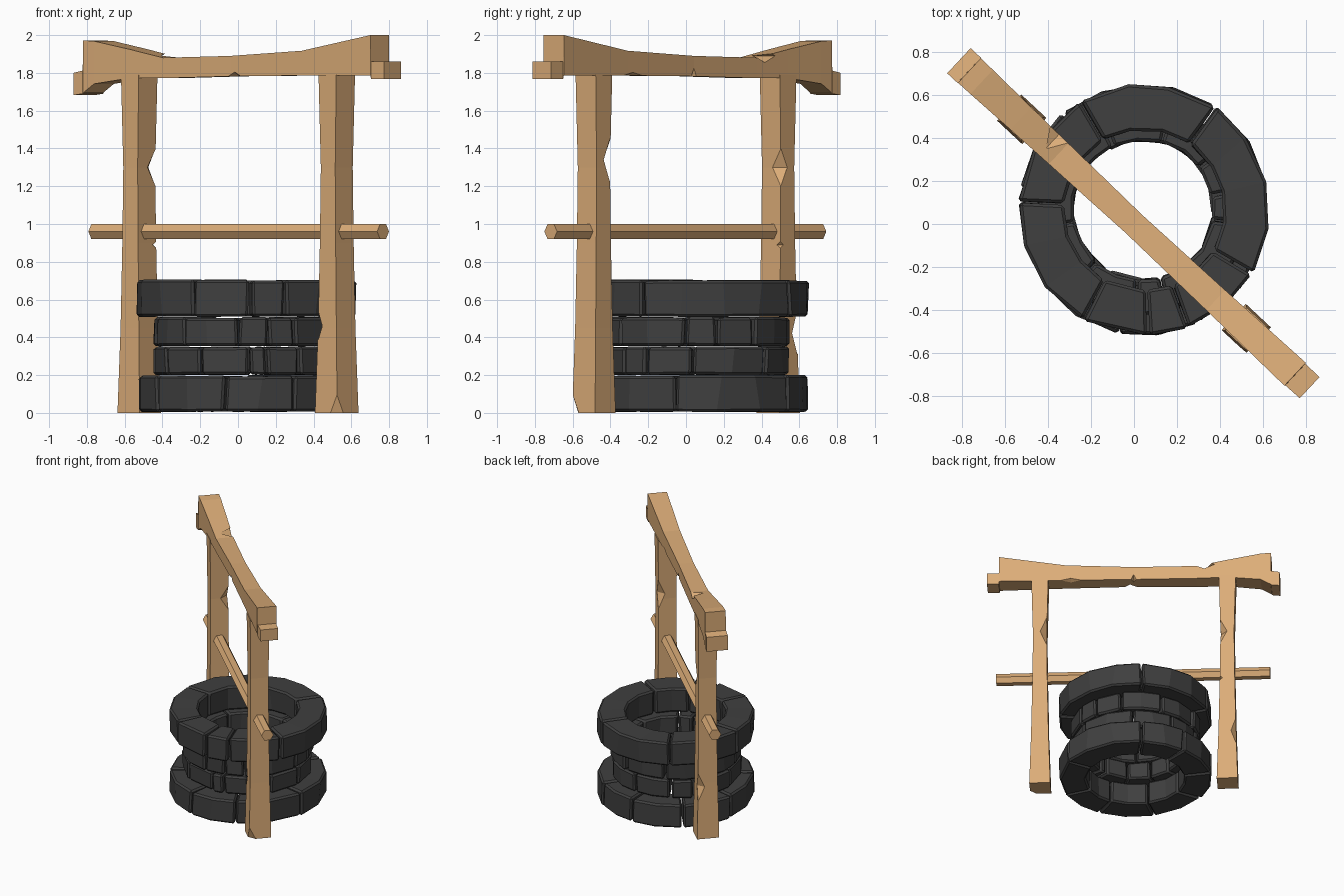
import bpy, bmesh, math, random
from mathutils import Matrix, Vector

if "Cube" in bpy.data.objects:
    bpy.data.objects.remove(bpy.data.objects["Cube"])

random.seed(4)
FRAME = Matrix.Rotation(math.radians(-43), 4, 'Z')   # timber frame stands on a diagonal


def material(name, color):
    m = bpy.data.materials.new(name)
    m.diffuse_color = color
    m.use_nodes = True
    m.node_tree.nodes["Principled BSDF"].inputs["Base Color"].default_value = m.diffuse_color
    return m


WOOD = material("wood", (0.72, 0.42, 0.19, 1))
STONE = material("stone", (0.05, 0.05, 0.05, 1))


def loft(name, rings, mat, matrix=Matrix()):
    """Skin a closed solid through a row of equal cross-sections."""
    bm = bmesh.new()
    rows = [[bm.verts.new(p) for p in r] for r in rings]
    n = len(rows[0])
    for a, b in zip(rows, rows[1:]):
        for i in range(n):
            bm.faces.new((a[i], a[(i + 1) % n], b[(i + 1) % n], b[i]))
    bm.faces.new(rows[0])
    bm.faces.new(rows[-1])
    bmesh.ops.recalc_face_normals(bm, faces=bm.faces)
    bm.transform(matrix)
    me = bpy.data.meshes.new(name)
    bm.to_mesh(me)
    bm.free()
    me.materials.append(mat)
    ob = bpy.data.objects.new(name, me)
    bpy.context.collection.objects.link(ob)
    return ob


def apply_modifiers(ob):
    bpy.context.view_layer.objects.active = ob
    for m in list(ob.modifiers):
        bpy.ops.object.modifier_apply(modifier=m.name)


def chip(ob, centre, size):
    """Knock a diamond-shaped nick out of a timber edge."""
    x, y, z = size
    bm = bmesh.new()
    belt = [bm.verts.new(p) for p in ((x, 0, 0), (0, y, 0), (-x, 0, 0), (0, -y, 0))]
    for tip in (bm.verts.new((0, 0, z)), bm.verts.new((0, 0, -z))):
        for i in range(4):
            bm.faces.new((belt[i], belt[(i + 1) % 4], tip))
    bmesh.ops.recalc_face_normals(bm, faces=bm.faces)
    bm.transform(FRAME @ Matrix.Translation(centre))
    me = bpy.data.meshes.new("chip_cutter")
    bm.to_mesh(me)
    bm.free()
    me.materials.append(WOOD)
    cutter = bpy.data.objects.new("chip_cutter", me)
    bpy.context.collection.objects.link(cutter)
    mod = ob.modifiers.new("chip", 'BOOLEAN')
    mod.operation, mod.solver, mod.object = 'DIFFERENCE', 'EXACT', cutter
    apply_modifiers(ob)
    bpy.data.objects.remove(cutter)


# Posts: (height, half width along frame, half width across frame)
sections = [(0, .08, .083), (.45, .066, .074), (.9, .057, .07), (1.3, .052, .068), (1.79, .064, .073)]
posts = {}
for side, u in (("left", -.715), ("right", .715)):
    rings = [[(u - a, -b, z), (u + a, -b, z), (u + a, b, z), (u - a, b, z)] for z, a, b in sections]
    posts[side] = loft(side + "_post", rings, WOOD, FRAME)
chip(posts["left"], (-.663, .068, 1.3), (.05, .06, .1))
chip(posts["left"], (-.783, .074, .42), (.04, .05, .12))
chip(posts["left"], (-.655, .07, .89), (.025, .03, .02))
chip(posts["right"], (.663, .068, 1.34), (.05, .05, .12))
chip(posts["right"], (.797, -.083, 0), (.05, .05, .11))
chip(posts["right"], (.649, -.074, .46), (.03, .04, .08))

# Top beam with a stepped tongue at each end: (along, half width, bottom, top)
stations = [(-1.115, .08, 1.682, 1.8), (-1.05, .08, 1.69, 1.812), (-1.048, .078, 1.695, 1.972),
            (-.97, .077, 1.742, 1.968), (-.72, .071, 1.772, 1.925), (-.48, .066, 1.772, 1.88),
            (0, .057, 1.782, 1.89), (.52, .064, 1.786, 1.917), (1.026, .073, 1.787, 2.0),
            (1.028, .069, 1.767, 1.86), (1.118, .067, 1.767, 1.86)]
beam = loft("top_beam", [[(u, -w, b), (u, w, b), (u, w, t), (u, -w, t)] for u, w, b, t in stations], WOOD, FRAME)
chip(beam, (.03, -.057, 1.78), (.05, .04, .025))
chip(beam, (0, .057, 1.78), (.02, .04, .045))
chip(beam, (.48, .063, 1.783), (.09, .04, .02))
chip(beam, (-.54, .067, 1.89), (.08, .09, .035))

# Hexagonal winding rod
hexagon = [(.046 * math.cos(k * math.pi / 3), .96 + .046 * math.sin(k * math.pi / 3)) for k in range(6)]
loft("winding_rod", [[(u, y, z) for y, z in hexagon] for u in (-1.04, 1.05)], WOOD, FRAME)

# Stone courses: (bottom, top, inner radius, outer radius, joint angles)
CENTRE = Vector((.043, .065, 0))
courses = [
    (.005, .2, .375, .58, (55, 90, 130, 170, 215, 259, 296, 348)),
    (.2, .352, .325, .487, (48, 85, 120, 140, 180, 210, 240, 272, 283, 306, 325, 356)),
    (.352, .508, .325, .49, (12, 37, 75, 115, 150, 190, 228, 265, 284, 302, 352)),
    (.508, .707, .375, .583, (55, 120, 176, 241, 272, 291, 330)),
]


def jit(s):
    return random.uniform(-s, s)


def stone(name, z0, z1, r0, r1, a0, a1):
    gap = .35 / r1
    a0, a1 = a0 + gap, a1 - gap
    steps = max(1, round((a1 - a0) / 22))
    dr, drop = jit(.008), random.uniform(0, .007)
    rings = []
    for k in range(steps + 1):
        a = a0 + (a1 - a0) * k / steps
        end = k in (0, steps)
        ring = []
        for r, z in ((r0, z0), (r1, z0), (r1, z1), (r0, z1)):
            t = math.radians(a + (jit(.7) if end else jit(2)))
            rr = r + (dr if r == r1 else dr / 2) + jit(.005)
            zz = z - drop + jit(.002) if z == z1 else z + random.uniform(0, .004)
            ring.append(CENTRE + Vector((rr * math.cos(t), rr * math.sin(t), zz)))
        rings.append(ring)
    ob = loft(name, rings, STONE)
    bev = ob.modifiers.new("worn_edges", 'BEVEL')
    bev.width, bev.segments = .013, 1
    bev.limit_method, bev.angle_limit = 'ANGLE', math.radians(50)
    apply_modifiers(ob)


for c, (z0, z1, r0, r1, joints) in enumerate(courses):
    for i, a in enumerate(joints):
        b = joints[(i + 1) % len(joints)]
        stone(f"course_{c + 1}_stone_{i + 1}", z0, z1, r0, r1, a, b if b > a else b + 360)
